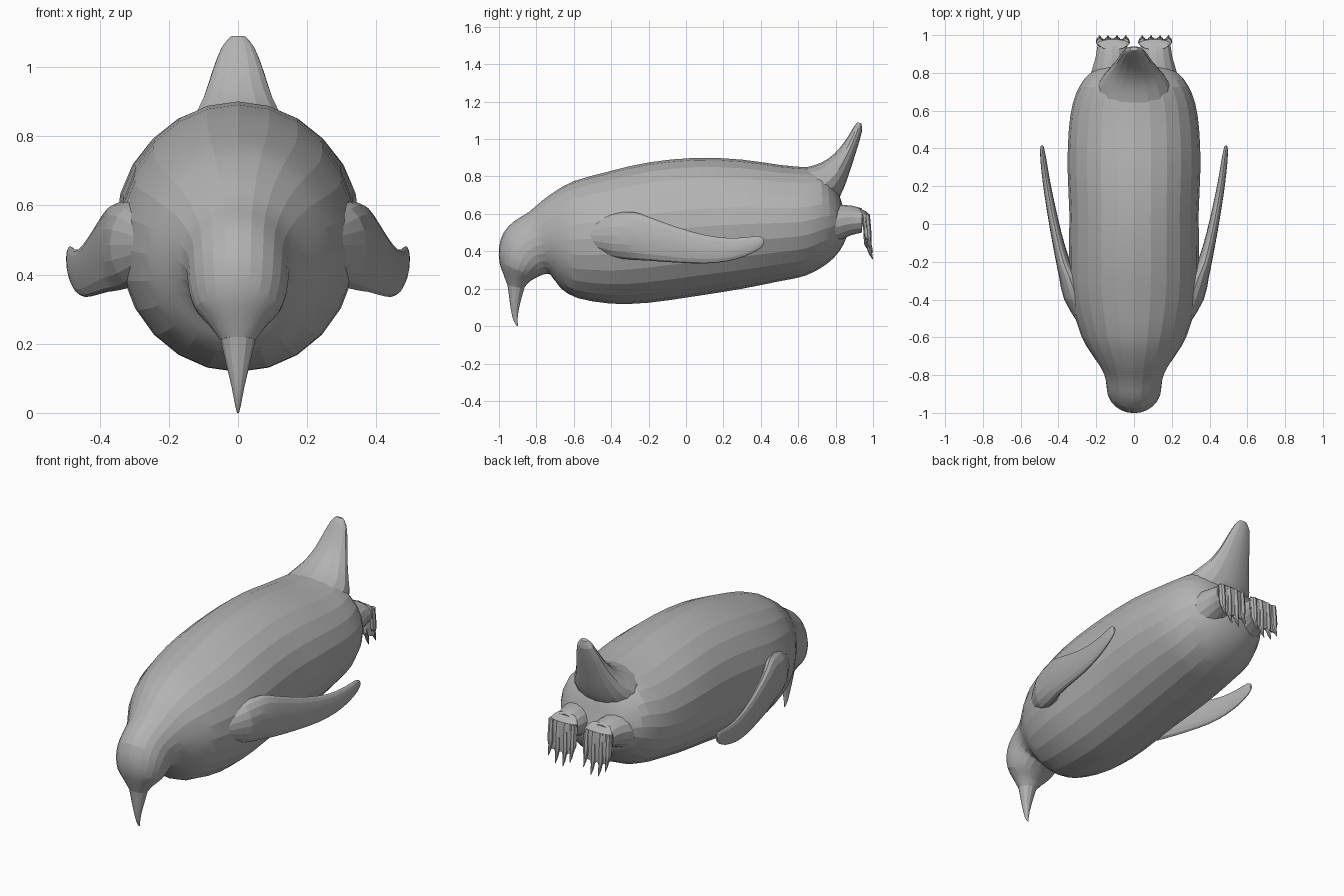
import bpy, bmesh, math
from mathutils import Vector

grey = bpy.data.materials.new("plain grey")
grey.diffuse_color = (0.45, 0.45, 0.45, 1)


def smooth_rows(rows, steps):
    """Catmull-Rom interpolation through the section rows."""
    out = []
    for i in range(len(rows) - 1):
        p0, p1 = rows[max(i - 1, 0)], rows[i]
        p2, p3 = rows[i + 1], rows[min(i + 2, len(rows) - 1)]
        for k in range(steps):
            t = k / steps
            out.append([0.5 * (2 * b + (c - a) * t + (2 * a - 5 * b + 4 * c - d) * t * t
                               + (3 * b - a - 3 * c + d) * t ** 3)
                        for a, b, c, d in zip(p0, p1, p2, p3)])
    out.append(list(rows[-1]))
    return out


def finish(name, bm, mirror):
    bmesh.ops.recalc_face_normals(bm, faces=bm.faces)
    me = bpy.data.meshes.new(name)
    bm.to_mesh(me)
    bm.free()
    me.materials.append(grey)
    ob = bpy.data.objects.new(name, me)
    bpy.context.collection.objects.link(ob)
    if mirror:
        ob.modifiers.new("mirror", 'MIRROR')
    bpy.context.view_layer.objects.active = ob
    ob.select_set(True)
    bpy.ops.object.shade_smooth_by_angle(angle=math.radians(12))
    ob.select_set(False)
    return ob


def loft(name, rows, sides=24, steps=2, mirror=False):
    """Each row: centre x, upper y, upper z, lower y, lower z, half width."""
    bm = bmesh.new()
    rings = []
    for x, ty, tz, by, bz, w in smooth_rows(rows, steps):
        top, bot = Vector((x, ty, tz)), Vector((x, by, bz))
        mid, half = (top + bot) / 2, (top - bot) / 2
        ring = []
        for k in range(sides):
            a = 2 * math.pi * k / sides
            ring.append(bm.verts.new(mid + half * math.cos(a)
                                     + Vector((w * math.sin(a), 0, 0))))
        rings.append(ring)
    for r, s in zip(rings, rings[1:]):
        for k in range(sides):
            j = (k + 1) % sides
            bm.faces.new((r[k], r[j], s[j], s[k]))
    bm.faces.new(rings[0])
    bm.faces.new(rings[-1])
    return finish(name, bm, mirror)


# head and body in one skin, from the brow to the rump
loft("head_and_body", [
    (0, -0.955, 0.22, -0.868, 0.20, 0.050),
    (0, -0.977, 0.28, -0.84, 0.235, 0.085),
    (0, -0.997, 0.34, -0.80, 0.26, 0.122),
    (0, -1.0, 0.42, -0.765, 0.275, 0.14),
    (0, -0.975, 0.50, -0.74, 0.28, 0.146),
    (0, -0.92, 0.56, -0.725, 0.275, 0.15),
    (0, -0.84, 0.61, -0.71, 0.255, 0.165),
    (0, -0.77, 0.67, -0.69, 0.23, 0.195),
    (0, -0.70, 0.72, -0.66, 0.195, 0.23),
    (0, -0.60, 0.775, -0.58, 0.15, 0.28),
    (0, -0.40, 0.83, -0.40, 0.12, 0.335),
    (0, -0.20, 0.875, -0.20, 0.125, 0.345),
    (0, 0.05, 0.90, 0.05, 0.16, 0.342),
    (0, 0.30, 0.89, 0.30, 0.20, 0.352),
    (0, 0.50, 0.862, 0.50, 0.24, 0.345),
    (0, 0.63, 0.85, 0.64, 0.27, 0.325),
    (0, 0.72, 0.84, 0.75, 0.33, 0.285),
    (0, 0.78, 0.78, 0.82, 0.40, 0.23),
    (0, 0.82, 0.70, 0.86, 0.48, 0.15),
    (0, 0.84, 0.63, 0.87, 0.55, 0.06)])

# beak curving down to the ground
loft("beak", [
    (0, -0.962, 0.26, -0.855, 0.23, 0.060),
    (0, -0.953, 0.21, -0.868, 0.19, 0.048),
    (0, -0.945, 0.15, -0.885, 0.13, 0.034),
    (0, -0.935, 0.08, -0.898, 0.065, 0.018),
    (0, -0.922, 0.03, -0.900, 0.02, 0.009),
    (0, -0.905, 0.002, -0.897, 0.0, 0.003)], sides=12)

# raised tail
loft("tail", [
    (0, 0.55, 0.83, 0.72, 0.60, 0.20),
    (0, 0.68, 0.858, 0.80, 0.66, 0.19),
    (0, 0.76, 0.895, 0.845, 0.74, 0.145),
    (0, 0.82, 0.95, 0.88, 0.84, 0.105),
    (0, 0.87, 1.02, 0.915, 0.95, 0.075),
    (0, 0.90, 1.07, 0.94, 1.04, 0.048),
    (0, 0.917, 1.09, 0.937, 1.083, 0.022)], sides=16)

# flippers swept back along the flanks
loft("flipper", [
    (0.25, -0.52, 0.55, -0.52, 0.42, 0.05),
    (0.30, -0.40, 0.60, -0.40, 0.37, 0.07),
    (0.342, -0.28, 0.61, -0.28, 0.355, 0.055),
    (0.375, -0.20, 0.585, -0.20, 0.35, 0.038),
    (0.412, -0.05, 0.53, -0.05, 0.34, 0.029),
    (0.442, 0.10, 0.488, 0.10, 0.335, 0.024),
    (0.463, 0.22, 0.472, 0.22, 0.347, 0.020),
    (0.477, 0.32, 0.475, 0.32, 0.375, 0.017),
    (0.485, 0.39, 0.482, 0.39, 0.41, 0.012),
    (0.487, 0.415, 0.465, 0.415, 0.435, 0.006)], sides=16, mirror=True)

# short legs
loft("leg", [
    (0.13, 0.70, 0.66, 0.70, 0.40, 0.12),
    (0.125, 0.80, 0.65, 0.80, 0.45, 0.105),
    (0.118, 0.88, 0.645, 0.88, 0.485, 0.088),
    (0.115, 0.94, 0.63, 0.94, 0.50, 0.082)], sides=14, mirror=True)

# webbed feet hanging down behind
loft("foot_web", [
    (0.11, 0.925, 0.635, 0.945, 0.62, 0.06),
    (0.11, 0.93, 0.60, 0.978, 0.60, 0.085),
    (0.112, 0.945, 0.53, 0.982, 0.53, 0.090),
    (0.113, 0.958, 0.46, 0.982, 0.46, 0.082),
    (0.113, 0.966, 0.43, 0.980, 0.43, 0.07)], sides=12, mirror=True)

# toes, each ending in a claw
for i, (dx, lift) in enumerate([(-0.068, 0.035), (-0.022, 0.0), (0.026, 0.005), (0.07, 0.04)]):
    x = 0.112 + dx
    loft("toe_%d" % (i + 1), [
        (x, 0.94, 0.60, 0.982, 0.60, 0.018),
        (x, 0.948, 0.52, 0.990, 0.52, 0.019),
        (x, 0.952, 0.44 + lift, 0.991, 0.44 + lift, 0.020),
        (x, 0.967, 0.415 + lift, 0.990, 0.415 + lift, 0.011),
        (x, 0.978, 0.385 + lift, 0.995, 0.385 + lift, 0.008),
        (x, 0.997, 0.357 + lift, 1.0, 0.357 + lift, 0.002)], sides=8, mirror=True)

# small eyes at the sides of the head
bm = bmesh.new()
bmesh.ops.create_uvsphere(bm, u_segments=10, v_segments=6, radius=0.02)
bmesh.ops.translate(bm, verts=bm.verts, vec=(0.098, -0.915, 0.31))
finish("eye", bm, True)
